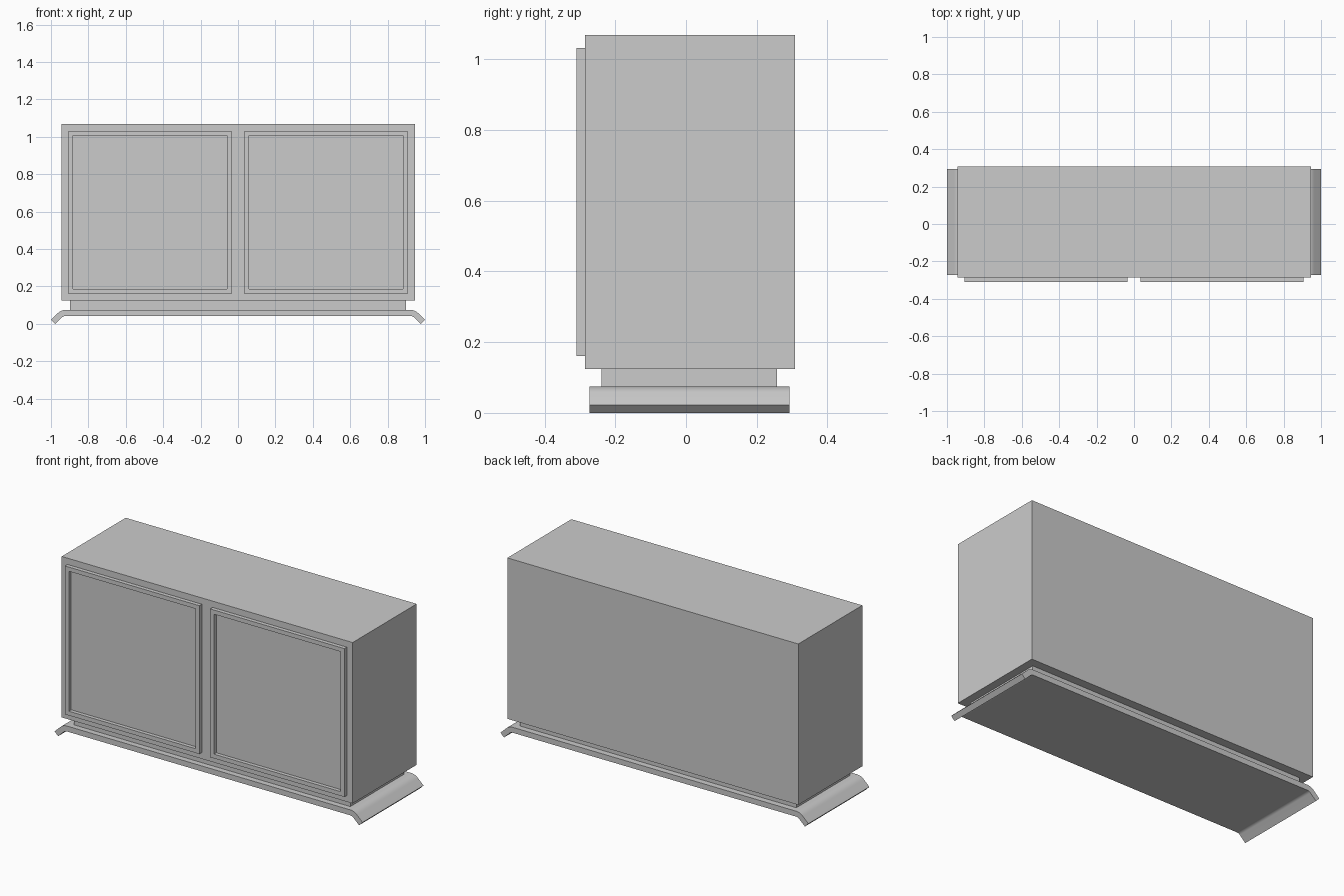
import bpy, bmesh
from math import sin, cos, radians

if "Cube" in bpy.data.objects:
    bpy.data.objects.remove(bpy.data.objects["Cube"])


def finish(name, bm):
    bmesh.ops.recalc_face_normals(bm, faces=bm.faces)
    mesh = bpy.data.meshes.new(name)
    bm.to_mesh(mesh)
    bm.free()
    ob = bpy.data.objects.new(name, mesh)
    bpy.context.collection.objects.link(ob)
    return ob


def box_bm(lo, hi):
    bm = bmesh.new()
    bmesh.ops.create_cube(bm, size=1)
    for v in bm.verts:
        v.co = [(a + b) / 2 + c * (b - a) for a, b, c in zip(lo, hi, v.co)]
    return bm


# Cabinet body and recessed plinth
finish("cabinet_body", box_bm((-0.945, -0.286, 0.124), (0.945, 0.308, 1.069)))
finish("plinth", box_bm((-0.897, -0.239, 0.07), (0.897, 0.257, 0.13)))

# Doors: raised frame around a sunken panel
for side, x0, x1 in (("left", -0.907, -0.035), ("right", 0.035, 0.907)):
    bm = box_bm((x0, -0.309, 0.161), (x1, -0.28, 1.032))
    bm.normal_update()
    front = min(bm.faces, key=lambda f: f.calc_center_median().y)
    bmesh.ops.inset_region(bm, faces=[front], thickness=0.035)
    panel = bmesh.ops.extrude_discrete_faces(bm, faces=[front])["faces"][0]
    bmesh.ops.translate(bm, verts=panel.verts, vec=(0, 0.022, 0))
    finish(side + "_door", bm)

# Base: slab whose ends curl down into sloping feet
TOP, THICK, R, BEND_X, STEPS = 0.075, 0.032, 0.062, 0.92, 6


def arc(r):
    angles = [radians(45 * i / STEPS) for i in range(STEPS + 1)]
    return [(BEND_X + r * sin(a), TOP - R + r * cos(a)) for a in angles]


outer = arc(R) + [(1.0, 0.0225)]
inner = arc(R - THICK) + [(1.0 - THICK * 0.7071, 0.0)]
half = outer + inner[::-1]
profile = half + [(-x, z) for x, z in reversed(half)]
bm = bmesh.new()
face = bm.faces.new([bm.verts.new((x, -0.273, z)) for x, z in profile])
ext = bmesh.ops.extrude_face_region(bm, geom=[face])["geom"]
bmesh.ops.translate(bm, verts=[g for g in ext if isinstance(g, bmesh.types.BMVert)],
                    vec=(0, 0.566, 0))
base = finish("curved_base", bm)
bpy.context.view_layer.objects.active = base
base.select_set(True)
bpy.ops.object.shade_smooth_by_angle(angle=radians(30))
